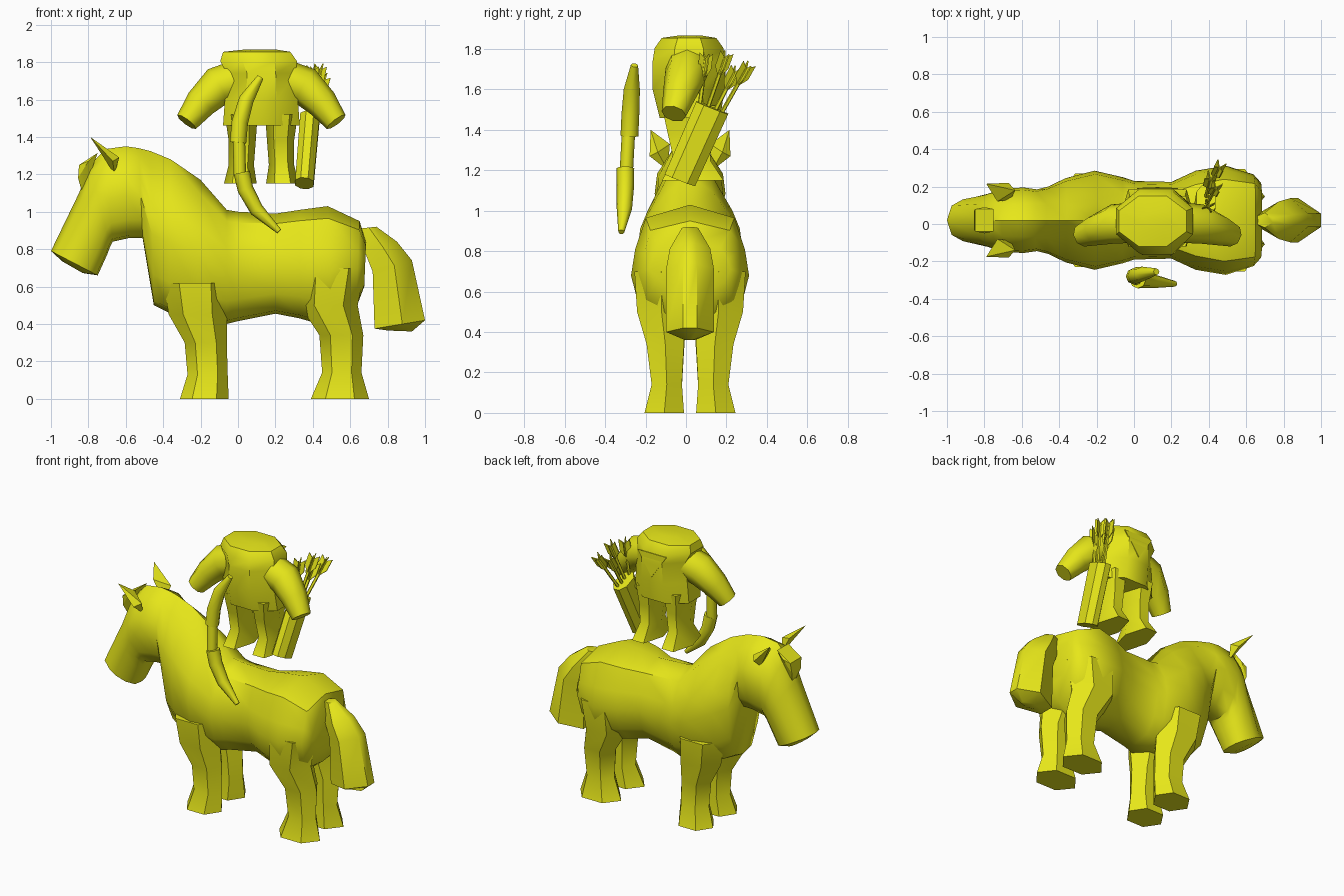
import bpy, bmesh, math
from mathutils import Vector

if "Cube" in bpy.data.objects:
    bpy.data.objects.remove(bpy.data.objects["Cube"])

YELLOW = bpy.data.materials.new("yellow")
YELLOW.diffuse_color = (0.8, 0.8, 0.01, 1)
YELLOW.use_nodes = True
YELLOW.node_tree.nodes["Principled BSDF"].inputs["Base Color"].default_value = YELLOW.diffuse_color
CY = 0.02      # mid plane of the horse
RX = 0.125     # mid plane of the rider


def finish(name, bm, angle=50):
    bmesh.ops.recalc_face_normals(bm, faces=bm.faces)
    me = bpy.data.meshes.new(name)
    bm.to_mesh(me)
    bm.free()
    me.materials.append(YELLOW)
    ob = bpy.data.objects.new(name, me)
    bpy.context.collection.objects.link(ob)
    bpy.ops.object.select_all(action='DESELECT')
    ob.select_set(True)
    bpy.context.view_layer.objects.active = ob
    bpy.ops.object.shade_smooth_by_angle(angle=math.radians(angle))
    return ob


def loft(name, rings, angle=50):
    """Skin a list of point rings and cap both ends."""
    bm = bmesh.new()
    vs = [[bm.verts.new(p) for p in r] for r in rings]
    n = len(rings[0])
    for a, b in zip(vs, vs[1:]):
        for i in range(n):
            j = (i + 1) % n
            bm.faces.new((a[i], a[j], b[j], b[i]))
    bm.faces.new(vs[0])
    bm.faces.new(vs[-1])
    return finish(name, bm, angle)


def slab(z, x0, x1, y0, y1, n=6):
    """Horizontal polygon ring fitted to a bounding box."""
    off = 0 if n == 6 else math.pi / n
    pts = [(math.cos(off + math.tau * i / n), math.sin(off + math.tau * i / n)) for i in range(n)]
    mx, my = max(p[0] for p in pts), max(p[1] for p in pts)
    return [((x0 + x1) / 2 + (x1 - x0) / 2 * u / mx, (y0 + y1) / 2 + (y1 - y0) / 2 * v / my, z)
            for u, v in pts]


def tube(name, path, radii, n=6, angle=50):
    pts = [Vector(p) for p in path]
    rings = []
    for i, p in enumerate(pts):
        d = (pts[min(i + 1, len(pts) - 1)] - pts[max(i - 1, 0)]).normalized()
        u = d.cross(Vector((0, 1, 0))).normalized()
        v = d.cross(u)
        rings.append([p + radii[i] * (u * math.cos(math.tau * k / n) + v * math.sin(math.tau * k / n))
                      for k in range(n)])
    return loft(name, rings, angle)


def hull(name, pts, angle=20):
    bm = bmesh.new()
    for p in pts:
        bm.verts.new(p)
    bmesh.ops.convex_hull(bm, input=bm.verts)
    return finish(name, bm, angle)


# Horse body, neck and head: x top, z top, x bottom, z bottom, half width, top width share
BODY = [
    (0.685, 0.84, 0.675, 0.60, 0.20, 0.75), (0.65, 0.95, 0.63, 0.48, 0.245, 0.8),
    (0.48, 1.03, 0.50, 0.38, 0.292, 0.75), (0.33, 1.01, 0.33, 0.43, 0.265, 0.72),
    (0.20, 0.99, 0.20, 0.455, 0.205, 0.7), (0.0, 1.0, 0.0, 0.415, 0.21, 0.65),
    (-0.06, 1.01, -0.06, 0.40, 0.23, 0.62), (-0.20, 1.17, -0.22, 0.41, 0.265, 0.42),
    (-0.36, 1.28, -0.37, 0.46, 0.225, 0.42), (-0.47, 1.325, -0.45, 0.50, 0.18, 0.5),
    (-0.53, 1.34, -0.51, 0.86, 0.165, 0.55), (-0.60, 1.35, -0.58, 0.86, 0.175, 0.5),
    (-0.71, 1.335, -0.67, 0.84, 0.17, 0.5), (-0.79, 1.25, -0.685, 0.81, 0.16, 0.55),
    (-0.85, 1.10, -0.70, 0.77, 0.145, 0.6), (-1.0, 0.79, -0.75, 0.66, 0.12, 0.65),
    (-0.94, 0.735, -0.83, 0.672, 0.08, 0.65),
]
rings = []
for xt, zt, xb, zb, hw, tw in BODY:
    half = [(0, 1), (tw, 0.9), (0.93, 0.66), (1, 0.46), (0.85, 0.2), (0.5, 0.03)]
    prof = half + [(0, 0)] + [(-a, b) for a, b in half[:0:-1]]
    rings.append([(xb + (xt - xb) * b, CY + a * hw, zb + (zt - zb) * b) for a, b in prof])
loft("horse_body", rings, 45)

# Horse legs: z, x range, inner and outer distance from the mid plane
FRONT = [(0, -.31, -.05, .03, .225), (.13, -.27, -.055, .04, .19), (.30, -.285, -.06, .03, .195),
         (.45, -.37, -.06, .02, .235), (.62, -.40, -.06, .01, .25)]
HIND = [(0, .39, .70, .03, .225), (.14, .45, .66, .04, .19), (.34, .435, .67, .03, .215),
        (.50, .33, .64, .02, .262), (.70, .33, .68, .01, .275)]
for label, spec in (("front", FRONT), ("hind", HIND)):
    for side, s in (("left", 1), ("right", -1)):
        loft(f"horse_{label}_leg_{side}",
             [slab(z, x0, x1, CY + s * a, CY + s * b) for z, x0, x1, a, b in spec])

# Tail: inner x/z, outer x/z, half width
TAIL = [(.65, .91, .74, .92, .04), (.68, .78, .85, .84, .10), (.72, .68, .93, .74, .118),
        (.73, .375, 1.0, .42, .118), (.80, .365, .93, .36, .03)]
loft("tail", [[(xa + (xb - xa) * t, CY + w * hw, za + (zb - za) * t)
               for t, w in ((0, .45), (.55, 1), (1, .3), (1, -.3), (.55, -1), (0, -.45))]
              for xa, za, xb, zb, hw in TAIL])

# Ears and forelock
for side, s in (("left", 1), ("right", -1)):
    hull("ear_" + side, [(x, CY + s * y, z) for x, y, z in
                         ((-.79, .195, 1.40), (-.67, .20, 1.27), (-.635, .16, 1.29),
                          (-.66, .11, 1.20), (-.73, .10, 1.33))])
hull("forelock", [(x, CY + y, z) for x, z, w in
                  ((-.75, 1.315, .06), (-.80, 1.27, .07), (-.85, 1.25, .06),
                   (-.855, 1.18, .05), (-.83, 1.09, .01)) for y in (-w, w)])

# Rider shirt and collar
SHIRT = [(1.46, -.08, .33, -.13, .17), (1.60, -.07, .32, -.165, .19), (1.74, -.06, .31, -.165, .195),
         (1.805, -.095, .315, -.155, .185), (1.855, -.08, .28, -.12, .15)]
rings = [slab(*r, n=8) for r in SHIRT]
rings.append(slab(1.868, .04, .20, -.03, .07, n=8))
loft("shirt", rings, 40)
hull("collar_point", [(RX + x, y, z) for x, y, z in
                      ((-.11, .192, 1.79), (.11, .192, 1.79), (0, .197, 1.63),
                       (-.11, .186, 1.79), (.11, .186, 1.79), (0, .19, 1.63))])

# Rider legs and sleeves, mirrored over the rider's mid plane
LEG = [(1.15, .15, .325, -.12, .185), (1.25, .165, .30, -.06, .12),
       (1.38, .155, .30, -.09, .13), (1.52, .145, .32, -.12, .15)]
SLEEVE = [(.20, .01, 1.72), (.36, 0, 1.67), (.45, -.03, 1.58), (.525, -.06, 1.48)]
for side, s in (("left", 1), ("right", -1)):
    def m(x):
        return RX + s * (x - RX)
    loft("rider_leg_" + side, [slab(z, m(a), m(b), c, d) for z, a, b, c, d in LEG])
    tube("sleeve_" + side, [(m(x), y, z) for x, y, z in SLEEVE], (.11, .105, .085, .062), 8)

# Bow: two tapered limbs joined by a slimmer grip
tube("bow_upper_limb", [(.0, -.28, 1.37), (.01, -.275, 1.48), (.045, -.268, 1.60), (.12, -.255, 1.72)],
     (.044, .044, .04, .018), 8)
tube("bow_grip", [(.01, -.295, 1.20), (.005, -.285, 1.38)], (.033, .033), 8)
tube("bow_lower_limb", [(.02, -.30, 1.21), (.04, -.30, 1.12), (.10, -.305, 1.01), (.22, -.32, .895)],
     (.044, .043, .038, .015), 8)

# Quiver: slanted box with chamfered ends
A, B = Vector((.355, -.03, 1.152)), Vector((.385, .13, 1.51))
axis = (B - A).normalized()
wide = Vector((0, .91, -.36)).normalized()
thin = axis.cross(wide).normalized()
loft("quiver", [[p + wide * (.085 * k * a) + thin * (.052 * k * b)
                 for a, b in ((1, .4), (.5, 1), (-.5, 1), (-1, .4), (-1, -.4), (-.5, -1), (.5, -1), (1, -.4))]
                for p, k in ((A, .95), (B, 1))], 25)

# Arrows with crossed fletching
ENDS = [(.40, .10, 1.77), (.44, .20, 1.775), (.41, .25, 1.70), (.46, .31, 1.72)]
for i, e in enumerate(ENDS):
    e = Vector(e)
    start = B + wide * (-.05 + .033 * i) - axis * .05
    d = (e - start).normalized()
    tube(f"arrow_shaft_{i + 1}", [start, e - d * .02], (.011, .011), 5)
    u = d.cross(Vector((1, 0, 0))).normalized()
    v = d.cross(u)
    for j, (p, q) in enumerate((((u + v * .4).normalized(), v), ((v - u * .4).normalized(), u))):
        hw = .036
        loft(f"fletching_{i + 1}_{j + 1}",
             [[e + p * (hw * a) + d * l + q * t for a, l in
               ((-.3, -.11), (.3, -.11), (1, -.07), (1, .01), (0, -.02), (-1, .01), (-1, -.07))]
              for t in (-.003, .003)], 20)
